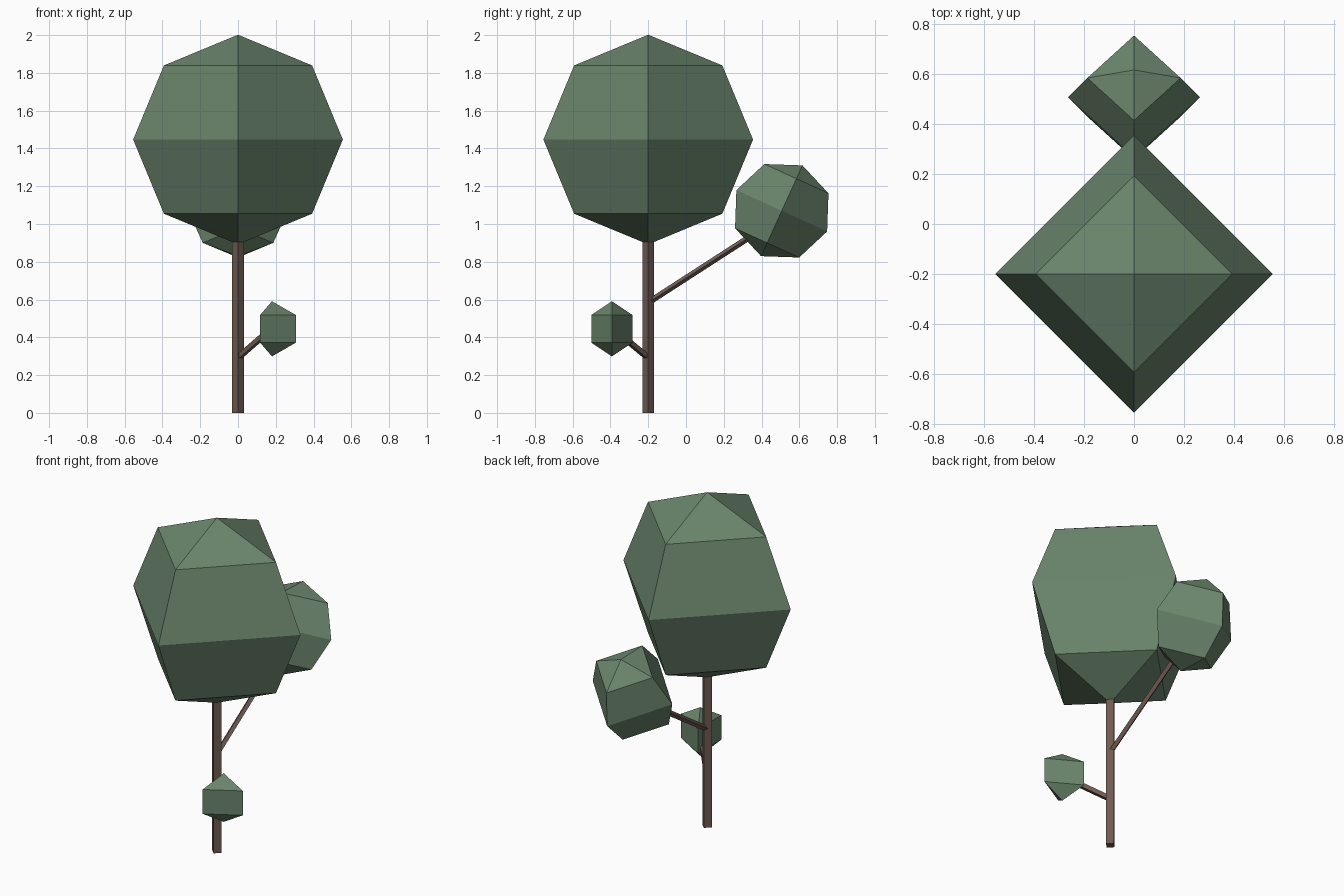
import bpy
import bmesh
from math import sin, cos, pi, radians
from mathutils import Vector, Matrix

if "Cube" in bpy.data.objects:
    bpy.data.objects.remove(bpy.data.objects["Cube"])


def material(name, color):
    mat = bpy.data.materials.new(name)
    mat.diffuse_color = (*color, 1)
    mat.use_nodes = True
    mat.node_tree.nodes["Principled BSDF"].inputs["Base Color"].default_value = mat.diffuse_color
    return mat


LEAF = material("leaf_green", (0.145, 0.235, 0.15))
BARK = material("bark_brown", (0.16, 0.105, 0.085))


def add_object(name, bm, mat, matrix):
    bmesh.ops.recalc_face_normals(bm, faces=bm.faces)
    mesh = bpy.data.meshes.new(name)
    bm.to_mesh(mesh)
    bm.free()
    mesh.materials.append(mat)
    obj = bpy.data.objects.new(name, mesh)
    obj.matrix_world = matrix
    bpy.context.collection.objects.link(obj)
    return obj


def foliage(name, center, radius, sides, rings, tilt=0):
    """Low-poly ball with its first corner on +x, tilted about x."""
    bm = bmesh.new()
    loops = []
    for j in range(1, rings):
        a = pi * j / rings
        loops.append([bm.verts.new((radius * sin(a) * cos(2 * pi * i / sides),
                                    radius * sin(a) * sin(2 * pi * i / sides),
                                    radius * cos(a))) for i in range(sides)])
    top = bm.verts.new((0, 0, radius))
    bottom = bm.verts.new((0, 0, -radius))
    for i in range(sides):
        k = (i + 1) % sides
        bm.faces.new((top, loops[0][i], loops[0][k]))
        bm.faces.new((bottom, loops[-1][k], loops[-1][i]))
        for upper, lower in zip(loops, loops[1:]):
            bm.faces.new((upper[i], lower[i], lower[k], upper[k]))
    matrix = Matrix.Translation(center) @ Matrix.Rotation(radians(tilt), 4, 'X')
    return add_object(name, bm, LEAF, matrix)


def limb(name, start, end, radius):
    """Four-sided bar from start to end, corners on the local axes."""
    start, end = Vector(start), Vector(end)
    axis = end - start
    bm = bmesh.new()
    ring = [bm.verts.new((radius * cos(pi / 2 * i), radius * sin(pi / 2 * i), 0))
            for i in range(4)]
    base = bm.faces.new(ring)
    out = bmesh.ops.extrude_face_region(bm, geom=[base], use_keep_orig=True)
    verts = [v for v in out["geom"] if isinstance(v, bmesh.types.BMVert)]
    bmesh.ops.translate(bm, verts=verts, vec=(0, 0, axis.length))
    turn = Vector((0, 0, 1)).rotation_difference(axis).to_matrix().to_4x4()
    return add_object(name, bm, BARK, Matrix.Translation(start) @ turn)


# Trunk and branches
limb("trunk", (0, -0.2, 0), (0, -0.2, 1.0), 0.031)
limb("upper_branch", (0, -0.2, 0.584), (0, 0.5, 1.036), 0.016)
limb("lower_branch", (0, -0.2, 0.292), (0.18, -0.39, 0.449), 0.018)

# Foliage
foliage("main_crown", (0, -0.2, 1.447), 0.555, 4, 4)
foliage("upper_branch_foliage", (0, 0.507, 1.07), 0.264, 4, 4, tilt=-24.5)
foliage("lower_branch_foliage", (0.18, -0.392, 0.445), 0.146, 3, 3)
